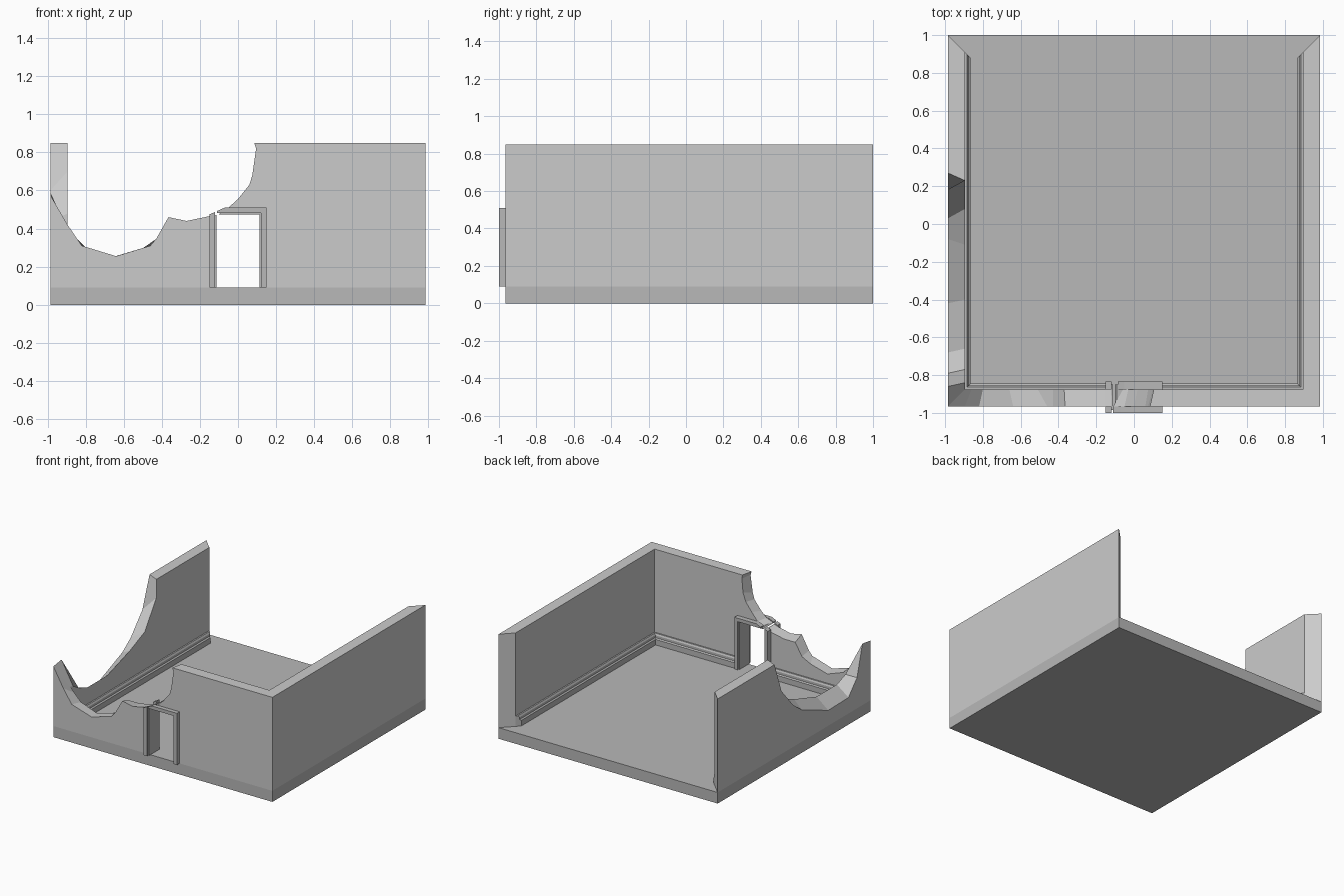
import bpy, bmesh

if "Cube" in bpy.data.objects:
    bpy.data.objects.remove(bpy.data.objects["Cube"])

XO, XI = 0.985, 0.895        # wall outer / inner x
YO, YI = -0.965, -0.875      # front wall outer / inner y
YB, YM = 1.0, 0.91           # mitred back end, outer / inner
Z0, Z1 = 0.09, 0.85          # floor top, wall top


def material(name, v):
    m = bpy.data.materials.new(name)
    m.diffuse_color = (v, v, v, 1)
    m.use_nodes = True
    m.node_tree.nodes["Principled BSDF"].inputs["Base Color"].default_value = m.diffuse_color
    return m


LIGHT, DARK = material("light_grey", 0.8), material("dark_grey", 0.48)


def loft(bm, a, b, skip=()):
    """Solid between two matching outlines; skipped sides stay open."""
    va, vb = [bm.verts.new(p) for p in a], [bm.verts.new(p) for p in b]
    bm.faces.new(va)
    bm.faces.new(vb[::-1])
    n = len(va)
    for i in range(n):
        if i not in skip:
            j = (i + 1) % n
            bm.faces.new((va[j], va[i], vb[i], vb[j]))


def finish(bm, name, mat):
    bmesh.ops.remove_doubles(bm, verts=bm.verts, dist=0.0004)
    big = [f for f in bm.faces if len(f.verts) > 4]
    bmesh.ops.triangulate(bm, faces=big)
    bmesh.ops.recalc_face_normals(bm, faces=bm.faces)
    me = bpy.data.meshes.new(name)
    bm.to_mesh(me)
    bm.free()
    me.materials.append(mat)
    ob = bpy.data.objects.new(name, me)
    bpy.context.collection.objects.link(ob)
    return ob


def front(pts, y):
    return [(x, y, z) for x, z in pts]


def side(pts, x):
    return [(x, y, z) for y, z in pts]


def extrude_front(bm, pts, y0, y1):
    loft(bm, front(pts, y0), front(pts, y1))


# Floor slab
bm = bmesh.new()
slab = [(-XO, 0), (XO, 0), (XO, Z0), (-XO, Z0)]
extrude_front(bm, slab, YO, YB)
finish(bm, "floor", DARK)

# Walls, mitred together at the front corners
bm = bmesh.new()
# intact right wall
loft(bm, side([(YO, Z0), (YB, Z0), (YB, Z1), (YO, Z1)], XO),
     side([(YI, Z0), (YM, Z0), (YM, Z1), (YI, Z1)], XI), skip=(3,))
# broken left wall
left_out = [(0.27, Z1), (0.18, 0.60), (0.03, 0.43), (-0.08, 0.35), (-0.42, 0.215),
            (-0.68, 0.22), (-0.79, 0.34), (-0.86, 0.59), (YO, 0.575)]
left_in = [(0.23, Z1), (0.23, 0.70), (0.08, 0.48), (-0.11, 0.40), (-0.40, 0.31),
           (-0.66, 0.31), (-0.77, 0.35), (-0.84, 0.39), (YI, 0.40)]
loft(bm, side([(YO, Z0), (YB, Z0), (YB, Z1)] + left_out, -XO),
     side([(YI, Z0), (YM, Z0), (YM, Z1)] + left_in, -XI), skip=(11,))
# broken front wall, left of the doorway
fl_out = [(-XO, 0.575), (-0.895, 0.42), (-0.82, 0.31), (-0.64, 0.255), (-0.46, 0.31),
          (-0.43, 0.345), (-0.365, 0.46), (-0.27, 0.44), (-0.15, 0.465), (-0.12, 0.475)]
fl_in = [(-XI, 0.40), (-0.86, 0.36), (-0.80, 0.30), (-0.66, 0.25), (-0.51, 0.29),
         (-0.43, 0.33), (-0.37, 0.43), (-0.27, 0.43), (-0.15, 0.455), (-0.12, 0.465)]
loft(bm, front([(-0.12, Z0), (-XO, Z0)] + fl_out, YO),
     front([(-0.12, Z0), (-XI, Z0)] + fl_in, YI), skip=(1,))
# broken front wall, right of the doorway, with the piece over the door
door = [(0.12, Z0), (0.12, 0.485)]
fr_out = [(-0.11, 0.485), (-0.05, 0.51), (0.0, 0.555), (0.06, 0.63), (0.075, 0.68),
          (0.095, 0.82), (0.085, Z1)]
fr_in = [(-0.06, 0.485), (-0.03, 0.51), (0.02, 0.57), (0.075, 0.64), (0.10, 0.71),
         (0.11, 0.82), (0.105, Z1)]
loft(bm, front(door + fr_out + [(XO, Z1), (XO, Z0)], YO),
     front(door + fr_in + [(XI, Z1), (XI, Z0)], YI), skip=(9,))
finish(bm, "walls", LIGHT)

# Baseboard: moulded profile (depth, height) swept along the inner wall faces
prof = [(0, Z0), (0.03, Z0), (0.03, 0.135), (0.02, 0.143), (0.02, 0.162), (0.012, 0.175), (0, 0.175)]
for s, name in ((-1, "baseboard_left"), (1, "baseboard_right")):
    bm = bmesh.new()
    back = [(s * (XI - d), YM - d, z) for d, z in prof]
    corner = [(s * (XI - d), YI + d, z) for d, z in prof]
    jamb = [(s * 0.15, YI + d, z) for d, z in prof]
    rings = [[bm.verts.new(p) for p in r] for r in (back, corner, jamb)]
    n = len(prof)
    for r, q in zip(rings, rings[1:]):
        for i in range(n):
            j = (i + 1) % n
            bm.faces.new((r[i], r[j], q[j], q[i]))
    bm.faces.new(rings[0])
    bm.faces.new(rings[2])
    finish(bm, name, DARK)

# Door casing on both wall faces, snapped at the top left
casings = (("outer_casing", -1.0, YO, -0.11, -0.07), ("inner_casing", YI, -0.835, -0.085, -0.05))
for name, y0, y1, xa, xb in casings:
    bm = bmesh.new()
    extrude_front(bm, [(-0.15, Z0), (-0.15, 0.475), (-0.12, 0.487), (-0.12, Z0)], y0, y1)
    extrude_front(bm, [(0.12, Z0), (0.12, 0.482), (xa, 0.482), (xa, 0.492), (xb, 0.51),
                       (0.15, 0.51), (0.15, Z0)], y0, y1)
    finish(bm, name, DARK)

# Door lining through the wall thickness
bm = bmesh.new()
extrude_front(bm, [(-0.122, Z0), (-0.122, 0.468), (-0.112, 0.472), (-0.112, Z0)], -0.985, -0.85)
extrude_front(bm, [(0.112, Z0), (0.112, 0.475), (-0.10, 0.475), (-0.09, 0.486),
                   (0.122, 0.486), (0.122, Z0)], -0.985, -0.85)
finish(bm, "door_lining", DARK)
